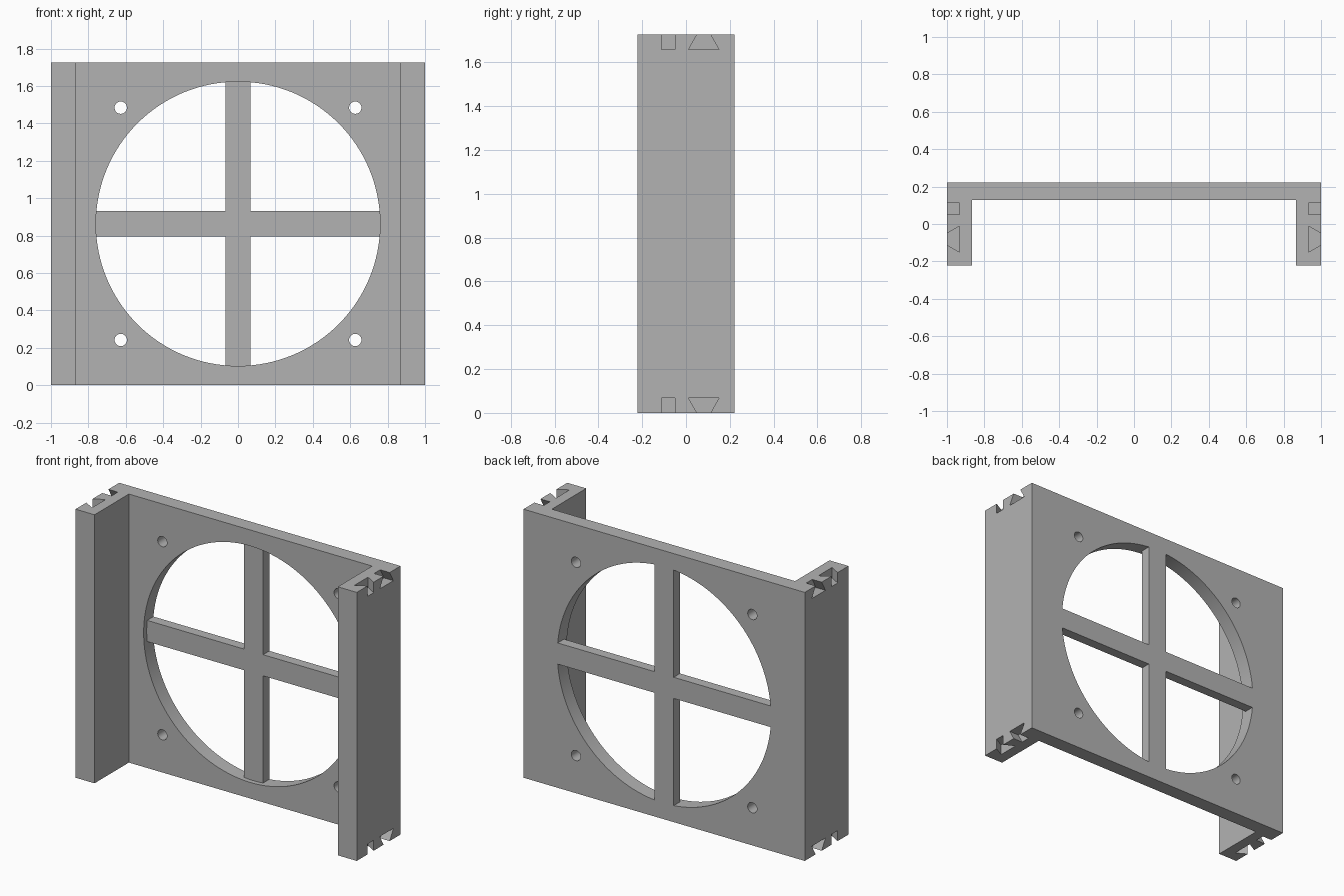
import bpy, bmesh, math
from mathutils import Vector

if "Cube" in bpy.data.objects:
    bpy.data.objects.remove(bpy.data.objects["Cube"], do_unlink=True)

HEIGHT, BACK, FRONT = 1.726, 0.222, -0.222
PLATE_FRONT = 0.127          # front of the back plate
FLANGE = 0.135               # flange thickness
RADIUS, MID = 0.76, HEIGHT / 2
BAR = 0.068                  # half width of a cross bar
SLOT, NECK, WIDE = 0.067, 0.031, 0.069   # dovetail depth and half widths

grey = bpy.data.materials.new("plain grey")
grey.use_nodes = True
colour = (0.45, 0.45, 0.45, 1)
grey.diffuse_color = colour
grey.node_tree.nodes["Principled BSDF"].inputs["Base Color"].default_value = colour


def prism(bm, points, axis, start, end):
    """Extrude a 2D outline along x, y or z."""
    def place(p):
        co = list(p)
        co.insert(axis, start)
        return co
    face = bm.faces.new([bm.verts.new(place(p)) for p in points])
    grown = bmesh.ops.extrude_face_region(bm, geom=[face])
    shift = Vector((0, 0, 0))
    shift[axis] = end - start
    verts = [g for g in grown["geom"] if isinstance(g, bmesh.types.BMVert)]
    bmesh.ops.translate(bm, vec=shift, verts=verts)


def make_object(name, bm):
    bmesh.ops.recalc_face_normals(bm, faces=bm.faces)
    mesh = bpy.data.meshes.new(name)
    bm.to_mesh(mesh)
    bm.free()
    mesh.materials.append(grey)
    obj = bpy.data.objects.new(name, mesh)
    bpy.context.collection.objects.link(obj)
    return obj


def circle(cx, cz, r, count):
    return [(cx + r * math.cos(math.tau * i / count),
             cz + r * math.sin(math.tau * i / count)) for i in range(count)]


def smooth(obj):
    bpy.ops.object.select_all(action="DESELECT")
    obj.select_set(True)
    bpy.context.view_layer.objects.active = obj
    bpy.ops.object.shade_smooth_by_angle(angle=math.radians(30))


# U-shaped frame: back plate with two side flanges
bm = bmesh.new()
inner = 1 - FLANGE
half = [(inner, PLATE_FRONT), (inner, FRONT), (1, FRONT), (1, BACK)]
prism(bm, half + [(-x, y) for x, y in reversed(half)], 2, 0, HEIGHT)
frame = make_object("frame", bm)

# Cutters: fan opening, screw holes and corner joints
bm = bmesh.new()
prism(bm, circle(0, MID, RADIUS, 128), 1, PLATE_FRONT - 0.05, BACK + 0.05)
for sx in (-1, 1):
    for sz in (-1, 1):
        prism(bm, circle(sx * 0.627, MID + sz * 0.621, 0.033, 32), 1,
              PLATE_FRONT - 0.05, BACK + 0.05)
        end = MID + sz * MID
        # dovetail outline: (distance out from the face, half width)
        outline = [(0.02, NECK), (0, NECK), (-SLOT, WIDE),
                   (-SLOT, -WIDE), (0, -NECK), (0.02, -NECK)]
        # socket that widens inward from the side face
        prism(bm, [(sx * (1 + d), w - 0.081) for d, w in outline], 2,
              end - sz * SLOT, end + sz * 0.02)
        # socket that widens inward from the end face
        prism(bm, [(w + 0.081, end + sz * d) for d, w in outline], 0,
              sx * (1 - SLOT), sx * 1.02)
cutter = make_object("cutter", bm)
cutter.hide_render = True

cut = frame.modifiers.new("openings", "BOOLEAN")
cut.operation, cut.solver, cut.object = "DIFFERENCE", "EXACT", cutter
bpy.context.view_layer.objects.active = frame
bpy.ops.object.modifier_apply(modifier=cut.name)
bpy.data.objects.remove(cutter, do_unlink=True)
smooth(frame)

# Cross brace: flush with the back, recessed at the front, round ends
bm = bmesh.new()
spread = math.asin(BAR / RADIUS)
outline = []
for k in range(4):
    turn = k * math.pi / 2
    for i in range(7):
        a = turn + spread * (i / 3 - 1)
        outline.append((RADIUS * math.cos(a), MID + RADIUS * math.sin(a)))
    corner = turn + math.pi / 4
    reach = BAR * math.sqrt(2)
    outline.append((reach * math.cos(corner), MID + reach * math.sin(corner)))
prism(bm, outline, 1, BACK - 0.064, BACK)
smooth(make_object("cross_brace", bm))
